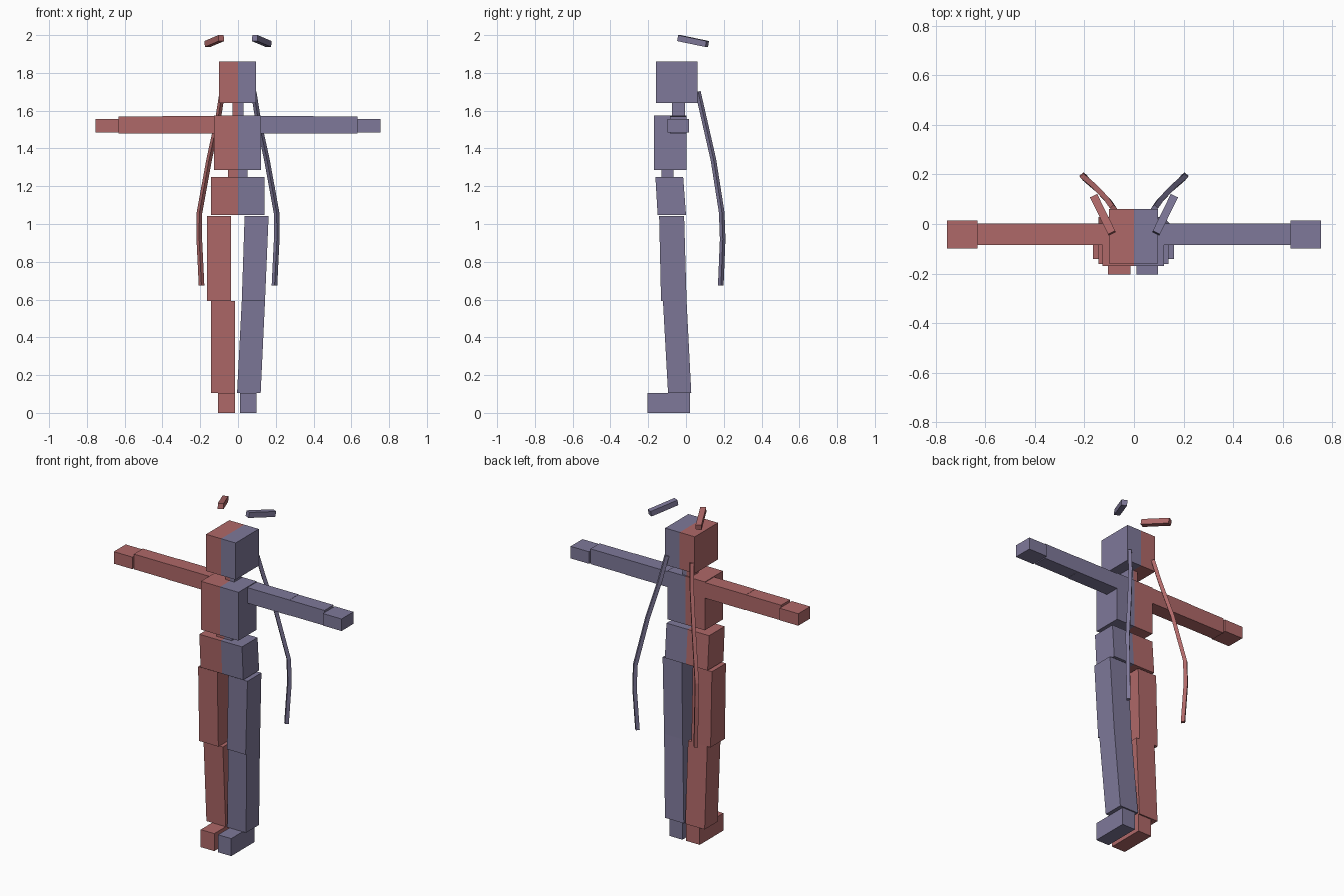
import bpy, bmesh
from mathutils import Vector

if "Cube" in bpy.data.objects:
    bpy.data.objects.remove(bpy.data.objects["Cube"])


def material(name, color):
    m = bpy.data.materials.new(name)
    m.diffuse_color = color
    m.use_nodes = True
    m.node_tree.nodes["Principled BSDF"].inputs["Base Color"].default_value = m.diffuse_color
    return m


RED = material("red_side", (0.43, 0.14, 0.14, 1))
VIOLET = material("violet_side", (0.21, 0.19, 0.32, 1))


def finish(name, bm):
    # colour each half: red for -x, violet for +x
    bmesh.ops.recalc_face_normals(bm, faces=bm.faces)
    for f in bm.faces:
        f.material_index = 0 if f.calc_center_median().x < 0 else 1
    mesh = bpy.data.meshes.new(name)
    bm.to_mesh(mesh)
    bm.free()
    mesh.materials.append(RED)
    mesh.materials.append(VIOLET)
    ob = bpy.data.objects.new(name, mesh)
    bpy.context.collection.objects.link(ob)
    return ob


def loft(name, rings, split=False):
    # skin a list of four-point rings into a closed bar
    bm = bmesh.new()
    loops = [[bm.verts.new(p) for p in r] for r in rings]
    for a, b in zip(loops, loops[1:]):
        for i in range(4):
            j = (i + 1) % 4
            bm.faces.new((a[i], a[j], b[j], b[i]))
    bm.faces.new(loops[0])
    bm.faces.new(loops[-1])
    if split:
        bmesh.ops.bisect_plane(bm, geom=bm.verts[:] + bm.edges[:] + bm.faces[:],
                               plane_co=(0, 0, 0), plane_no=(1, 0, 0))
    return finish(name, bm)


def block(name, bottom, top, split=False):
    # bottom / top: (x0, x1, y0, y1, z)
    rings = [[(x0, y0, z), (x1, y0, z), (x1, y1, z), (x0, y1, z)]
             for x0, x1, y0, y1, z in (bottom, top)]
    return loft(name, rings, split)


def box(name, x, y, z, split=False):
    return block(name, (*x, *y, z[0]), (*x, *y, z[1]), split)


def bar(name, points, half):
    # square section swept along a path
    pts = [Vector(p) for p in points]
    rings = []
    for i, p in enumerate(pts):
        d = (pts[min(i + 1, len(pts) - 1)] - pts[max(i - 1, 0)]).normalized()
        side = Vector((pts[-1].y - pts[0].y, pts[0].x - pts[-1].x, 0)).normalized()
        side = (side - d * side.dot(d)).normalized()
        up = d.cross(side)
        rings.append([p + half * (a * side + b * up)
                      for a, b in ((-1, -1), (1, -1), (1, 1), (-1, 1))])
    return loft(name, rings)


# Head and torso, two-tone along the centre plane
box("head", (-0.10, 0.096), (-0.16, 0.06), (1.64, 1.86), True)
box("neck", (-0.03, 0.028), (-0.075, -0.005), (1.56, 1.65), True)
box("chest", (-0.127, 0.122), (-0.17, 0.003), (1.285, 1.575), True)
box("waist", (-0.053, 0.05), (-0.13, -0.065), (1.235, 1.295), True)
block("pelvis", (-0.143, 0.14, -0.15, 0.0, 1.047),
      (-0.143, 0.14, -0.162, -0.015, 1.25), True)

# Legs: violet leg leans inward, red leg is upright
block("thigh_violet", (0.02, 0.143, -0.132, 0.003, 0.593), (0.035, 0.162, -0.142, -0.01, 1.042))
block("shin_violet", (-0.005, 0.12, -0.095, 0.028, 0.105), (0.02, 0.143, -0.122, 0.003, 0.593))
box("foot_violet", (0.01, 0.097), (-0.203, 0.02), (0, 0.105))
block("thigh_red", (-0.165, -0.038, -0.132, 0.003, 0.593), (-0.165, -0.038, -0.142, -0.01, 1.042))
block("shin_red", (-0.143, -0.015, -0.095, 0.028, 0.105), (-0.143, -0.015, -0.122, 0.003, 0.593))
box("foot_red", (-0.105, -0.015), (-0.203, 0.02), (0, 0.105))

# Mirrored arms, head bars and trailing strands
for s, side in ((-1, "red"), (1, "violet")):
    box("upper_arm_" + side, (s * 0.11, s * 0.40), (-0.085, 0.003), (1.478, 1.571))
    box("forearm_" + side, (s * 0.40, s * 0.632), (-0.084, 0.002), (1.479, 1.57))
    box("hand_" + side, (s * 0.632, s * 0.755), (-0.098, 0.015), (1.485, 1.557))
    bar("head_bar_" + side, [(s * 0.089, -0.037, 1.984), (s * 0.162, 0.112, 1.953)], 0.016)
    bar("strand_" + side, [(s * x, y, z) for x, y, z in (
        (0.083, 0.063, 1.70), (0.105, 0.095, 1.56), (0.153, 0.145, 1.34),
        (0.204, 0.189, 1.06), (0.205, 0.194, 0.92), (0.193, 0.184, 0.675))], 0.0105)
